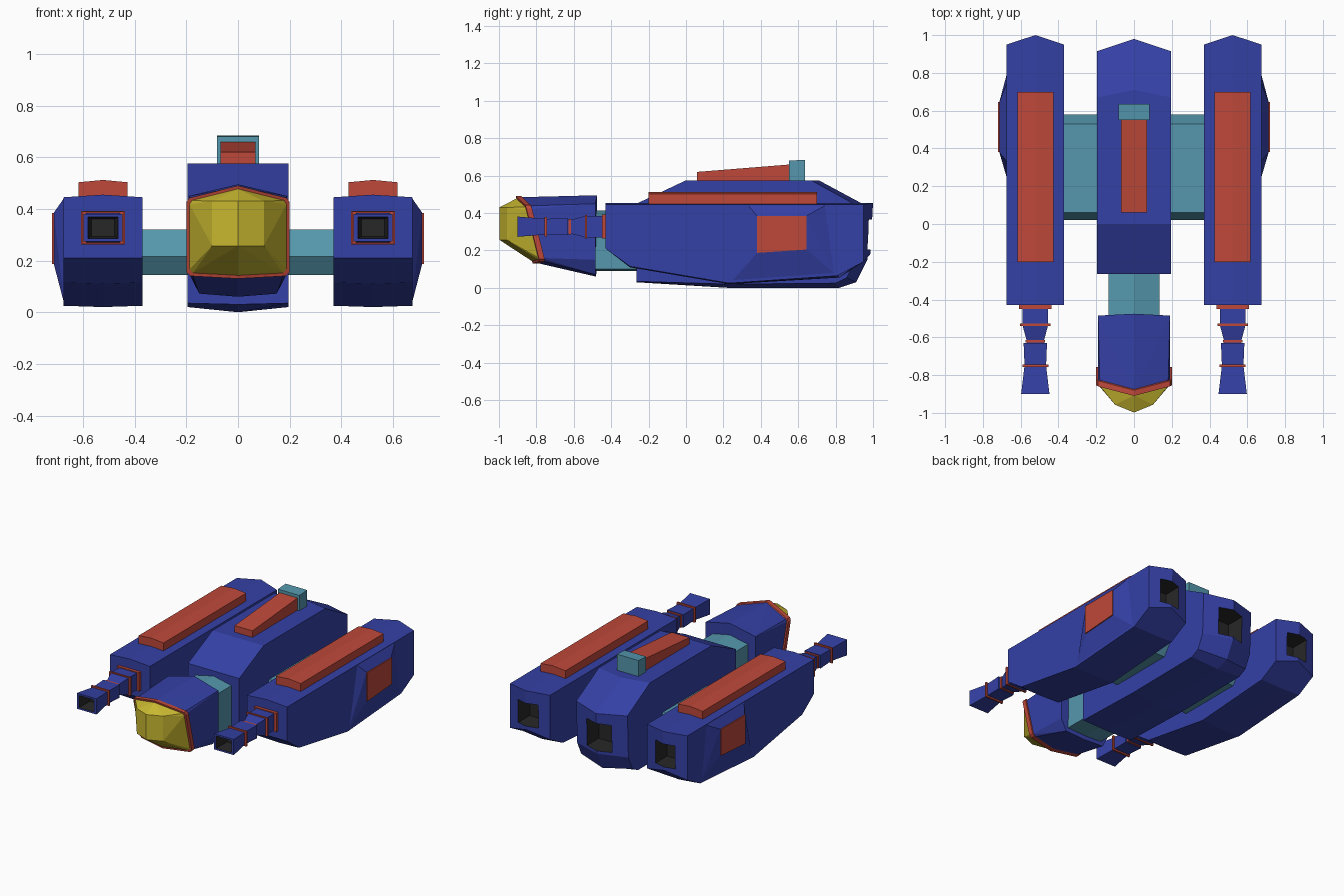
import bpy, bmesh

if "Cube" in bpy.data.objects:
    bpy.data.objects.remove(bpy.data.objects["Cube"])


def material(name, rgb):
    m = bpy.data.materials.new(name)
    m.diffuse_color = (*rgb, 1)
    m.use_nodes = True
    m.node_tree.nodes["Principled BSDF"].inputs["Base Color"].default_value = m.diffuse_color
    return m


BLUE = material("blue", (0.035, 0.052, 0.38))
RED = material("red", (0.52, 0.065, 0.042))
TEAL = material("teal", (0.09, 0.31, 0.42))
YELLOW = material("yellow", (0.58, 0.48, 0.03))
DARK = material("dark", (0.02, 0.02, 0.02))


def finish(name, bm, mats):
    bmesh.ops.recalc_face_normals(bm, faces=bm.faces)
    me = bpy.data.meshes.new(name)
    bm.to_mesh(me)
    bm.free()
    ob = bpy.data.objects.new(name, me)
    bpy.context.collection.objects.link(ob)
    for m in mats:
        me.materials.append(m)
    return ob


def loft(name, rings, mat, caps=(True, True)):
    """Skin a list of equal-length closed rings."""
    bm = bmesh.new()
    vs = [[bm.verts.new(p) for p in r] for r in rings]
    n = len(vs[0])
    for a, b in zip(vs, vs[1:]):
        for i in range(n):
            j = (i + 1) % n
            bm.faces.new((a[i], a[j], b[j], b[i]))
    if caps[0]:
        bm.faces.new(vs[0])
    if caps[1]:
        bm.faces.new(vs[-1])
    return finish(name, bm, [mat])


def prism(name, columns, mat):
    """Side profiles (y, z) placed at several x positions."""
    return loft(name, [[(x, y, z) for y, z in pts] for x, pts in columns], mat)


def convex(name, points, mat):
    bm = bmesh.new()
    for p in points:
        bm.verts.new(p)
    res = bmesh.ops.convex_hull(bm, input=bm.verts[:])
    junk = {g for g in res["geom_interior"] + res["geom_unused"]
            if isinstance(g, bmesh.types.BMVert)}
    bmesh.ops.delete(bm, geom=list(junk), context='VERTS')
    bmesh.ops.dissolve_limit(bm, angle_limit=0.01, verts=bm.verts[:], edges=bm.edges[:])
    return finish(name, bm, [mat])


def rect(x, y, z, hw, hh):
    return [(x - hw, y, z - hh), (x + hw, y, z - hh),
            (x + hw, y, z + hh), (x - hw, y, z + hh)]


def cut_exhaust(ob, x, z, hw, hh, y0):
    """Recess a dark rectangular exhaust into the rear of a body."""
    cutter = loft("exhaust_cutter", [rect(x, y0, z, hw * 0.9, hh * 0.9),
                                     rect(x, 1.1, z, hw, hh)], DARK)
    cutter.hide_render = True
    cutter.data.materials.clear()
    for m in (BLUE, DARK):
        cutter.data.materials.append(m)
    for f in cutter.data.polygons:
        f.material_index = 1
    ob.data.materials.append(DARK)
    mod = ob.modifiers.new("exhaust", 'BOOLEAN')
    mod.operation, mod.solver, mod.object = 'DIFFERENCE', 'EXACT', cutter
    bpy.context.view_layer.objects.active = ob
    bpy.ops.object.modifier_apply(modifier=mod.name)
    bpy.data.objects.remove(cutter)


# central hull: V-shaped tail, shallow keel
side = [(-0.265, 0.035), (-0.265, 0.45), (0, 0.575), (0.67, 0.575), (0.915, 0.44),
        (0.905, 0.15), (0.86, 0.055), (0.80, 0.025), (0.23, 0.02)]
mid = [(-0.265, 0.03), (-0.265, 0.45), (0, 0.575), (0.71, 0.575), (0.98, 0.43),
       (0.97, 0.15), (0.91, 0.03), (0.82, 0.0), (0.23, 0.0)]
hull = prism("central_hull", [(-0.195, side), (0, mid), (0.195, side)], BLUE)
cut_exhaust(hull, 0, 0.265, 0.10, 0.10, 0.82)

# fin and block on the roof
prism("roof_fin", [(x, [(0.06, 0.57), (0.06, 0.62), (0.56, 0.66), (0.56, 0.57)])
                   for x in (-0.068, 0.068)], RED)
prism("roof_block", [(x, [(0.55, 0.57), (0.55, 0.68), (0.635, 0.685), (0.635, 0.57)])
                     for x in (-0.082, 0.082)], TEAL)

# neck and cross beam
loft("neck", [[(-0.135, y, 0.10), (0, y, 0.09), (0.135, y, 0.10),
               (0.135, y, 0.385), (0, y, 0.415), (-0.135, y, 0.385)]
              for y in (-0.50, -0.25)], TEAL)
beam = [(0.02, 0.215), (0.06, 0.32), (0.53, 0.32), (0.58, 0.215), (0.53, 0.145), (0.07, 0.145)]
prism("cross_beam", [(-0.38, beam), (0.38, beam)], TEAL)


# cockpit: slanted, slightly pointed nose plane
def nose(x, z, shift=0.0):
    return (x, -0.82 - 0.25 * (z - 0.13) + 0.2 * abs(x) + shift, z)


half = [(0.2, 0.425), (0.19, 0.442), (0.2, 0.155), (0.185, 0.14)]
outline = [(0, 0.49), (0, 0.13)] + [(s * x, z) for s in (-1, 1) for x, z in half]
convex("cockpit_rim", [nose(x, z, d) for x, z in outline for d in (0, 0.03)], RED)

body = [nose(x * 0.95, 0.31 + (z - 0.31) * 0.97, 0.015) for x, z in outline]
body += [(0, -0.475, 0.495), (0, -0.48, 0.06)]
for s in (-1, 1):
    body += [(s * 0.19, -0.485, 0.45), (s * 0.19, -0.485, 0.15), (s * 0.15, -0.485, 0.072)]
convex("cockpit_body", body, BLUE)

glass = [nose(x * 0.94, 0.31 + (z - 0.31) * 0.93) for x, z in outline]
for x, y in ((-0.1, -0.957), (0, -0.998), (0.1, -0.957)):
    glass += [(x, y, 0.43), (x, y, 0.257)]
convex("cockpit_canopy", glass, YELLOW)

# side pods, mirrored left and right
pod_side = [(-0.43, 0.21), (-0.43, 0.445), (0.95, 0.445), (0.95, 0.14),
            (0.81, 0.065), (0.23, 0.025), (-0.30, 0.115)]
pod_mid = [(-0.43, 0.21), (-0.43, 0.455), (1.0, 0.455), (0.985, 0.18),
           (0.82, 0.055), (0.23, 0.02), (-0.30, 0.11)]
panel = [(0.38, 0.187), (0.38, 0.385), (0.645, 0.385), (0.645, 0.205)]
panel_base = [(0.24, 0.03), (0.33, 0.444), (0.75, 0.444), (0.80, 0.07)]
gun = [(-0.42, 0.068, 0.058), (-0.535, 0.068, 0.058), (-0.62, 0.045, 0.036),
       (-0.63, 0.045, 0.036), (-0.63, 0.062, 0.045), (-0.75, 0.057, 0.042),
       (-0.90, 0.075, 0.054), (-0.90, 0.058, 0.042)]
bands = [(-0.45, -0.42, 0.085, 0.064), (-0.54, -0.528, 0.08, 0.063),
         (-0.628, -0.614, 0.052, 0.042), (-0.756, -0.744, 0.069, 0.052)]

for s, tag in ((-1, "left"), (1, "right")):
    cx, cz = s * 0.5225, 0.327
    pod = prism(tag + "_pod", [(s * 0.37, pod_side), (cx, pod_mid), (s * 0.675, pod_side)], BLUE)
    cut_exhaust(pod, cx, 0.285, 0.08, 0.085, 0.85)

    # side blister and its panel
    convex(tag + "_pod_blister", [(s * 0.672, y, z) for y, z in panel_base] +
           [(s * 0.713, y, z) for y, z in panel], BLUE)
    prism(tag + "_pod_panel", [(s * 0.705, panel), (s * 0.72, panel)], RED)

    # raised roof strip
    prism(tag + "_pod_strip",
          [(cx + dx, [(-0.2, 0.44), (-0.2, z), (0.7, z), (0.7, 0.44)])
           for dx, z in ((-0.095, 0.503), (0, 0.512), (0.095, 0.503))], RED)

    # gun barrel with dark bore and red bands
    loft(tag + "_gun", [rect(cx, y, cz, w, h) for y, w, h in gun], BLUE, (True, False))
    loft(tag + "_gun_bore", [rect(cx, -0.90, cz, 0.058, 0.042),
                             rect(cx, -0.80, cz, 0.045, 0.033)], DARK, (False, True))
    for i, (y0, y1, w, h) in enumerate(bands):
        loft(f"{tag}_gun_band_{i + 1}", [rect(cx, y0, cz, w, h), rect(cx, y1, cz, w, h)], RED)
